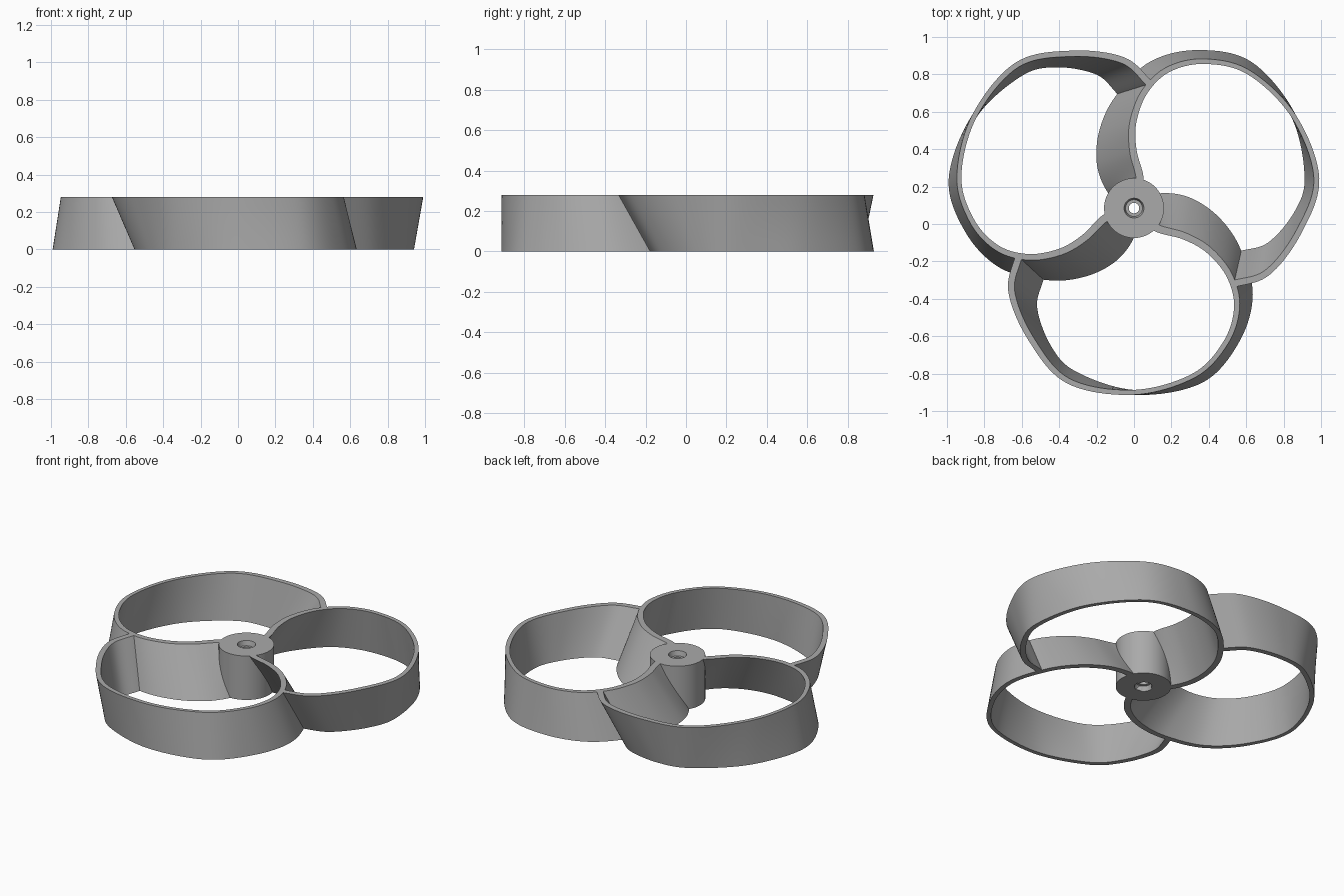
import bpy, bmesh, math
from mathutils import Vector, Matrix

if "Cube" in bpy.data.objects:
    bpy.data.objects.remove(bpy.data.objects["Cube"], do_unlink=True)

HEIGHT = 0.28
CENTRE = Matrix.Translation((0, 0.085, 0))

grey = bpy.data.materials.new("plain_grey")
grey.use_nodes = True
grey.diffuse_color = (0.4, 0.4, 0.4, 1)
grey.node_tree.nodes["Principled BSDF"].inputs["Base Color"].default_value = (0.4, 0.4, 0.4, 1)


def finish(name, bm, matrix):
    bmesh.ops.recalc_face_normals(bm, faces=bm.faces)
    mesh = bpy.data.meshes.new(name)
    bm.to_mesh(mesh)
    bm.free()
    mesh.materials.append(grey)
    mesh.transform(matrix)
    obj = bpy.data.objects.new(name, mesh)
    bpy.context.collection.objects.link(obj)
    bpy.ops.object.select_all(action='DESELECT')
    obj.select_set(True)
    bpy.context.view_layer.objects.active = obj
    bpy.ops.object.shade_smooth_by_angle(angle=math.radians(35))
    return obj


def spline(points, steps):
    """Smooth curve through the points (Catmull-Rom)."""
    p = [Vector(q) for q in points]
    p = [2 * p[0] - p[1]] + p + [2 * p[-1] - p[-2]]
    out = []
    for a, b, c, d in zip(p, p[1:], p[2:], p[3:]):
        for i in range(steps):
            t = i / steps
            out.append(0.5 * (2 * b + (c - a) * t + (2 * a - 5 * b + 4 * c - d) * t ** 2
                              + (3 * b - a - 3 * c + d) * t ** 3))
    return out + [p[-2]]


def offset_pair(path, i, half):
    """Points on both sides of the path in plan."""
    tangent = (path[min(i + 1, len(path) - 1)] - path[max(i - 1, 0)]).normalized()
    normal = Vector((-tangent.y, tangent.x)) * half
    return path[i] + normal, path[i] - normal


# Upper and lower edges of one blade loop, from the hub round to the next blade
upper_edge = [(0.04, -0.05), (0.13, -0.11), (0.27, -0.15), (0.40, -0.225), (0.51, -0.36),
              (0.55, -0.53), (0.49, -0.72), (0.32, -0.895), (0, -0.985), (-0.35, -0.925),
              (-0.55, -0.70), (-0.655, -0.445), (-0.615, -0.25)]
lower_edge = [(0.04, 0.03), (0.16, 0.06), (0.30, 0.035), (0.44, -0.06), (0.55, -0.215),
              (0.62, -0.46), (0.55, -0.71), (0.355, -0.925), (0, -0.985), (-0.32, -0.885),
              (-0.46, -0.74), (-0.535, -0.53), (-0.50, -0.37)]


def blade_loop(name, turn):
    upper, lower = spline(upper_edge, 10), spline(lower_edge, 10)
    levels = 6
    bm = bmesh.new()
    rings = []
    for i in range(len(upper)):
        # walls are thickest at the ends and thinnest at the tip
        half = 0.012 + 0.008 * abs(2 * i / (len(upper) - 1) - 1.2)
        (ul, ur), (ll, lr) = offset_pair(upper, i, half), offset_pair(lower, i, half)
        left = [(*ll.lerp(ul, k / levels), HEIGHT * k / levels) for k in range(levels + 1)]
        right = [(*lr.lerp(ur, k / levels), HEIGHT * k / levels) for k in range(levels + 1)]
        rings.append([bm.verts.new(v) for v in left + right[::-1]])
    count = len(rings[0])
    for a, b in zip(rings, rings[1:]):
        for k in range(count):
            n = (k + 1) % count
            bm.faces.new((a[k], a[n], b[n], b[k]))
    bm.faces.new(rings[0])
    bm.faces.new(rings[-1])
    finish(name, bm, CENTRE @ Matrix.Rotation(turn, 4, 'Z'))


for k, side in enumerate(("front", "left", "right")):
    blade_loop(side + "_blade_loop", k * math.tau / 3)

# Hub with a stepped bore, turned from a closed profile
profile = [(0.16, 0), (0.16, HEIGHT), (0.053, HEIGHT), (0.045, HEIGHT - 0.03), (0.028, HEIGHT - 0.03),
           (0.028, 0.03), (0.045, 0.03), (0.053, 0)]
bm = bmesh.new()
verts = [bm.verts.new((r, 0, z)) for r, z in profile]
edges = [bm.edges.new((verts[i - 1], verts[i])) for i in range(len(verts))]
bmesh.ops.spin(bm, geom=verts + edges, cent=(0, 0, 0), axis=(0, 0, 1),
               angle=math.tau, steps=64, use_merge=True)
bmesh.ops.remove_doubles(bm, verts=bm.verts, dist=0.0001)
finish("hub", bm, CENTRE)
